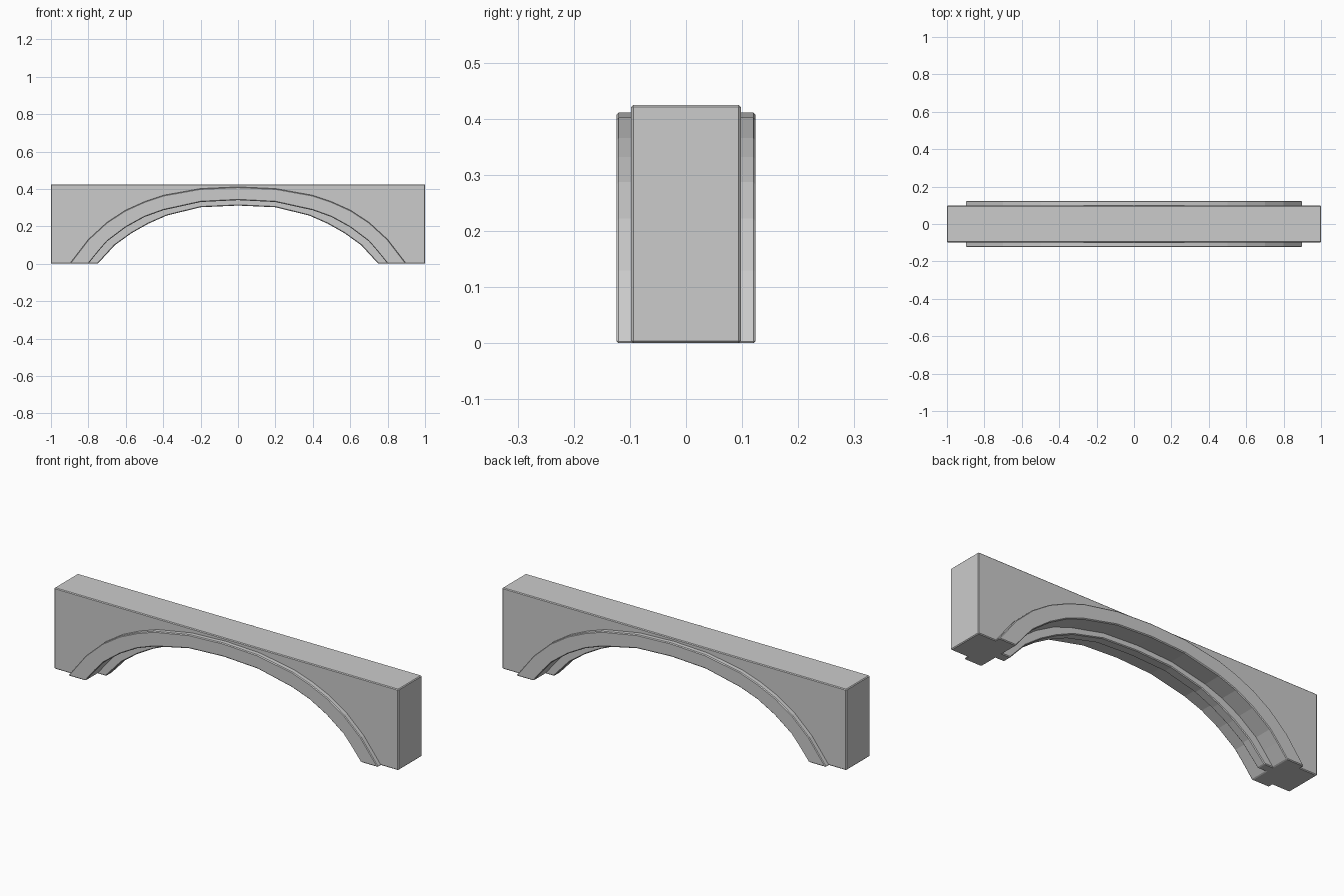
import bpy
import bmesh

if "Cube" in bpy.data.objects:
    bpy.data.objects.remove(bpy.data.objects["Cube"])

# Right halves of the arch curves, crown to foot (x, z)
OUTER = [(0, .411), (.2, .402), (.4, .366), (.5, .332), (.6, .287), (.7, .222), (.8, .13), (.9, 0)]
MIDDLE = [(0, .34), (.2, .33), (.4, .286), (.5, .25), (.6, .195), (.7, .12), (.745, .068), (.8, 0)]
INNER = [(0, .311), (.2, .302), (.38, .258), (.48, .214), (.57, .163), (.66, .098), (.70, .054), (.75, 0)]


def full(half):
    """Mirror a half curve into a full one running left to right."""
    return [(-x, z) for x, z in reversed(half[1:])] + half


def blend(a, b, t):
    return [(p[0] + (q[0] - p[0]) * t, p[1] + (q[1] - p[1]) * t) for p, q in zip(a, b)]


def band(name, upper, lower, half_depth):
    """Solid between two curves, extruded evenly to the front and back."""
    bm = bmesh.new()
    rows = [[bm.verts.new((x, y, z)) for x, z in curve]
            for curve, y in ((upper, -half_depth), (lower, -half_depth),
                             (lower, half_depth), (upper, half_depth))]
    for k in range(4):
        a, b = rows[k], rows[(k + 1) % 4]
        for i in range(len(upper) - 1):
            bm.faces.new((a[i], b[i], b[i + 1], a[i + 1]))
    bm.faces.new([r[0] for r in rows])
    bm.faces.new([r[-1] for r in rows])
    bmesh.ops.recalc_face_normals(bm, faces=bm.faces)
    mesh = bpy.data.meshes.new(name)
    bm.to_mesh(mesh)
    bm.free()
    obj = bpy.data.objects.new(name, mesh)
    bpy.context.collection.objects.link(obj)
    bevel = obj.modifiers.new("edge_chamfer", 'BEVEL')
    bevel.width = .004
    bevel.segments = 1
    bevel.limit_method = 'ANGLE'
    bevel.angle_limit = .7
    return obj


# Spandrel wall: its opening edge is buried inside the arch moulding
opening = blend(MIDDLE, OUTER, .5)
top = [(x, .425) for x, z in opening]
top[-1] = (1, .425)
wall_top = [(-1, 0)] + full(top) + [(1, 0)]
wall_low = full(opening)
wall_low = [wall_low[0]] + wall_low + [wall_low[-1]]


def wall(name, outline, half_depth):
    """Extrude one closed outline to the front and back."""
    bm = bmesh.new()
    face = bm.faces.new([bm.verts.new((x, -half_depth, z)) for x, z in outline])
    out = bmesh.ops.extrude_face_region(bm, geom=[face], use_keep_orig=True)
    for v in out["geom"]:
        if isinstance(v, bmesh.types.BMVert):
            v.co.y = half_depth
    bmesh.ops.recalc_face_normals(bm, faces=bm.faces)
    mesh = bpy.data.meshes.new(name)
    bm.to_mesh(mesh)
    bm.free()
    obj = bpy.data.objects.new(name, mesh)
    bpy.context.collection.objects.link(obj)
    bevel = obj.modifiers.new("edge_chamfer", 'BEVEL')
    bevel.width = .004
    bevel.segments = 1
    bevel.limit_method = 'ANGLE'
    bevel.angle_limit = .7


wall("spandrel_wall", [(-1, 0), (-1, .425), (1, .425), (1, 0)] + full(opening)[::-1], .098)

# Projecting moulding around the arch, on both faces
band("arch_moulding", full(OUTER), full(MIDDLE), .124)

# Narrow rib under the middle of the arch
band("soffit_rib", full(blend(MIDDLE, OUTER, .2)), full(INNER), .025)
